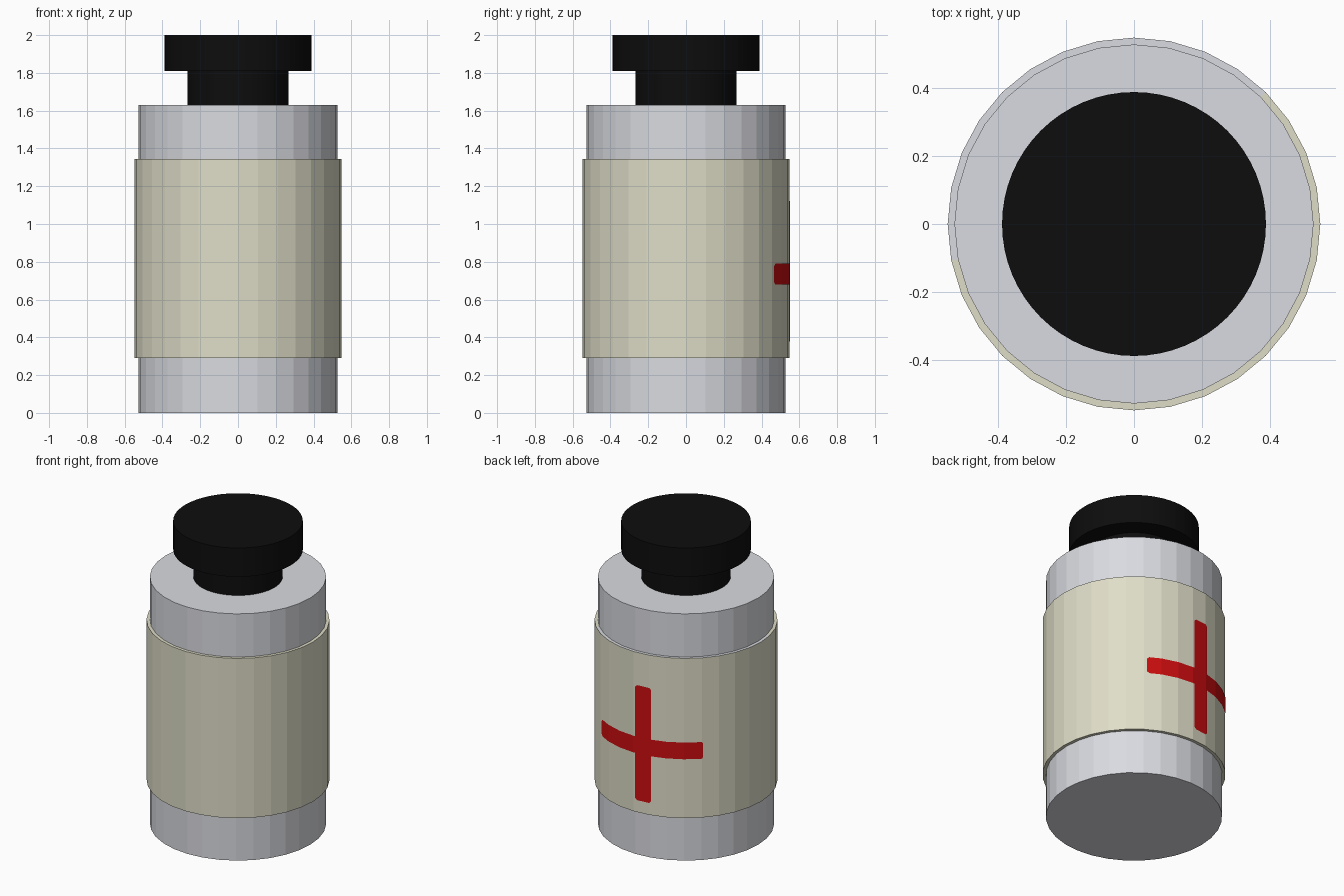
import bpy, bmesh, math

if "Cube" in bpy.data.objects:
    bpy.data.objects.remove(bpy.data.objects["Cube"])


def material(name, rgb):
    m = bpy.data.materials.new(name)
    m.diffuse_color = (*rgb, 1)
    m.use_nodes = True
    m.node_tree.nodes["Principled BSDF"].inputs["Base Color"].default_value = m.diffuse_color
    return m


GREY = material("pale grey", (0.70, 0.71, 0.75))
CREAM = material("cream", (0.74, 0.73, 0.58))
BLACK = material("black", (0.004, 0.004, 0.004))
RED = material("red", (0.60, 0.004, 0.005))


def finish(bm, name, mats):
    me = bpy.data.meshes.new(name)
    bm.to_mesh(me)
    bm.free()
    for m in mats:
        me.materials.append(m)
    ob = bpy.data.objects.new(name, me)
    bpy.context.collection.objects.link(ob)
    return ob


def lathe(name, profile, sides, mats, closed=False):
    """Turn an (r, z) profile, listed upward on the outside, about z."""
    bm = bmesh.new()
    rings = [[bm.verts.new((r * math.cos(2 * math.pi * i / sides),
                            r * math.sin(2 * math.pi * i / sides), z))
              for i in range(sides)] for r, z in profile]
    pairs = list(zip(rings, rings[1:]))
    if closed:
        pairs.append((rings[-1], rings[0]))
    else:
        bm.faces.new(rings[0])
        bm.faces.new(rings[-1])
    for a, b in pairs:
        for i in range(sides):
            j = (i + 1) % sides
            bm.faces.new((a[i], a[j], b[j], b[i]))
    bmesh.ops.recalc_face_normals(bm, faces=bm.faces)
    return finish(bm, name, mats)


SIDES, R = 32, 0.548

# Bottle body and stepped stopper
lathe("bottle_body", [(0.528, 0), (0.528, 1.63)], SIDES, [GREY])
lathe("stopper", [(0.267, 1.63), (0.267, 1.81), (0.388, 1.81), (0.388, 2.0)], 64, [BLACK])

# Label sleeve; part of its upper rim shows grey
label = lathe("label", [(0.52, 0.29), (R, 0.29), (R, 1.345), (0.52, 1.345)],
              SIDES, [CREAM, GREY], closed=True)
for p in label.data.polygons:
    if p.normal.z > 0.9 and p.center.y > 0.52 * p.center.x + 0.18:
        p.material_index = 1

# Red cross wrapped on the facets of the label
MID, ARM, BAR, ROUND = 97, 38.8, 5.6, 1.3
FACET = 360 / SIDES


def surface(deg, z):
    off = math.radians(deg % FACET - FACET / 2)
    r = (R + 0.003) * math.cos(math.pi / SIDES) / math.cos(off)
    a = math.radians(deg)
    return (r * math.cos(a), r * math.sin(a), z)


bm = bmesh.new()


def strip(start, end, low, high, round_start=False, round_end=False):
    cuts = {start, end}
    cuts |= {i * FACET for i in range(SIDES) if start < i * FACET < end}
    if round_start:
        cuts.add(start + ROUND)
    if round_end:
        cuts.add(end - ROUND)
    cols = []
    for d in sorted(cuts):
        tip = (round_start and d == start) or (round_end and d == end)
        c = 0.012 if tip else 0
        cols.append([bm.verts.new(surface(d, z)) for z in (low + c, high - c)])
    for a, b in zip(cols, cols[1:]):
        bm.faces.new((a[0], b[0], b[1], a[1]))


strip(MID - ARM, MID - BAR, 0.68, 0.79, round_start=True)
strip(MID - BAR, MID + BAR, 0.37, 1.13, True, True)
strip(MID + BAR, MID + ARM, 0.68, 0.79, round_end=True)
finish(bm, "red_cross", [RED])
